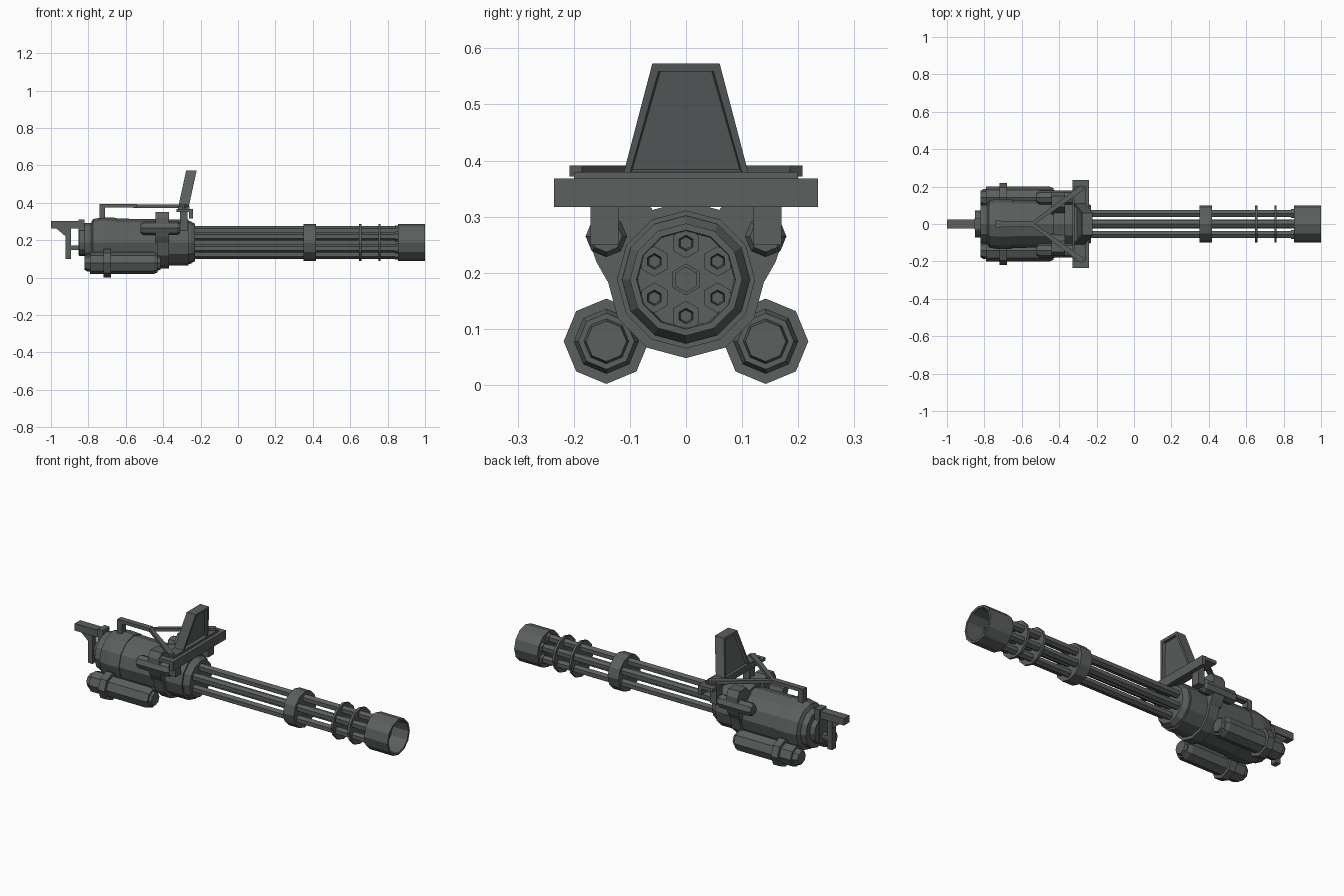
import bpy, bmesh, math
from mathutils import Vector

if "Cube" in bpy.data.objects:
    bpy.data.objects.remove(bpy.data.objects["Cube"])

metal = bpy.data.materials.new("gunmetal grey")
metal.diffuse_color = (0.105, 0.115, 0.113, 1)
metal.use_nodes = True
metal.node_tree.nodes["Principled BSDF"].inputs["Base Color"].default_value = metal.diffuse_color
AXIS = 0.188  # height of the barrel axis


def finish(name, bm):
    bmesh.ops.remove_doubles(bm, verts=bm.verts, dist=1e-5)
    bmesh.ops.recalc_face_normals(bm, faces=bm.faces)
    me = bpy.data.meshes.new(name)
    bm.to_mesh(me)
    bm.free()
    me.materials.append(metal)
    ob = bpy.data.objects.new(name, me)
    bpy.context.collection.objects.link(ob)
    return ob


def lathe(name, profile, sides, y=0.0, z=AXIS, closed=False):
    """Turn (x, radius) points about an axis parallel to x."""
    bm = bmesh.new()
    rings = []
    for x, r in profile:
        ring = []
        if r == 0:
            ring = [bm.verts.new((x, y, z))] * sides
        else:
            for i in range(sides):
                a = 2 * math.pi * i / sides
                ring.append(bm.verts.new((x, y + r * math.sin(a), z + r * math.cos(a))))
        rings.append(ring)
    pairs = list(zip(rings, rings[1:]))
    if closed:
        pairs.append((rings[-1], rings[0]))
    for a, b in pairs:
        for i in range(sides):
            j = (i + 1) % sides
            quad = list(dict.fromkeys((a[i], a[j], b[j], b[i])))
            if len(quad) > 2:
                bm.faces.new(quad)
    return finish(name, bm)


def prism(name, pts, depth):
    """Extrude a planar outline along a vector."""
    bm = bmesh.new()
    a = [bm.verts.new(p) for p in pts]
    b = [bm.verts.new(Vector(p) + Vector(depth)) for p in pts]
    bm.faces.new(a)
    bm.faces.new(b)
    for i in range(len(a)):
        j = (i + 1) % len(a)
        bm.faces.new((a[i], a[j], b[j], b[i]))
    return finish(name, bm)


def box(name, x0, x1, y0, y1, z0, z1):
    return prism(name, [(x0, y0, z0), (x1, y0, z0), (x1, y1, z0), (x0, y1, z0)], (0, 0, z1 - z0))


# main housing
lathe("housing", [(-.85, 0), (-.85, .072), (-.82, .072), (-.82, .105), (-.785, .105),
                  (-.775, .126), (-.72, .135), (-.65, .132), (-.65, .128), (-.43, .125),
                  (-.43, .14), (-.37, .14), (-.37, .123), (-.265, .123), (-.265, .114),
                  (-.255, .114), (-.23, .1), (-.23, 0)], 12)

# six barrels around a central rod
for i in range(6):
    a = math.pi * i / 3
    lathe("barrel", [(-.25, 0), (-.25, .022), (.84, .022), (.84, .027), (.9, .027),
                     (.9, .014), (.86, .010), (.86, 0)], 6,
          .065 * math.sin(a), AXIS + .065 * math.cos(a))
lathe("central_rod", [(-.25, 0), (-.25, .028), (.91, .028), (.91, .022),
                      (.895, .022), (.895, 0)], 6)

# barrel clamps and open muzzle shroud
for x0, x1 in ((.35, .418), (.647, .66), (.75, .763)):
    lathe("barrel_clamp", [(x0, 0), (x0, .1), (x1, .1), (x1, 0)], 12)
lathe("muzzle_shroud", [(.855, 0), (.855, .1), (1, .1), (1, .088), (.87, .086), (.87, 0)], 12)

for s in (-1, 1):
    # lower side tanks with strap
    lathe("side_tank", [(-.82, 0), (-.82, .036), (-.805, .046), (-.79, .046), (-.79, .058),
                        (-.45, .058), (-.43, .05), (-.43, .04), (-.415, .036),
                        (-.415, 0)], 8, s * .142, .078)
    lathe("tank_strap", [(-.72, .05), (-.72, .076), (-.68, .076), (-.68, .05)], 8,
          s * .142, .078, closed=True)
    # upper side cylinders
    lathe("upper_cylinder", [(-.52, 0), (-.52, .026), (-.505, .037), (-.325, .037),
                             (-.31, .028), (-.31, 0)], 8, s * .142, .265)
    # shoulder brackets and posts carrying the crossbar
    prism("shoulder_bracket", [(-.44, s * y, z) for y, z in
                               ((.05, .30), (.09, .352), (.15, .352), (.17, .32), (.17, .25),
                                (.16, .22), (.14, .185), (.09, .185))], (.07, 0, 0))
    box("crossbar_post", -.31, -.27, s * .12, s * .17, .25, .36)
    # diagonal braces
    prism("diagonal_brace", [(-.56, 0, .372), (-.53, 0, .372), (-.265, s * .185, .372),
                             (-.285, s * .208, .372)], (0, 0, .019))

# crossbar with front lip
box("crossbar_plate", -.33, -.24, -.235, .235, .35, .368)
box("crossbar_lip", -.262, -.24, -.235, .235, .317, .368)
box("crossbar_pad", -.32, -.26, -.2, .2, .367, .38)

# rear post and spine rail
box("rear_post", -.74, -.71, -.018, .018, .3, .39)
box("spine_rail", -.74, -.54, -.016, .016, .374, .393)

# tilted sight shield, recessed on both faces
shield = prism("sight_shield", [(-.322, -.114, .367), (-.322, .114, .367),
                                (-.277, .06, .573), (-.277, -.06, .573)], (.056, 0, 0))
bm = bmesh.new()
bm.from_mesh(shield.data)
bm.normal_update()
for f in [f for f in bm.faces if abs(f.normal.x) > .9]:
    bmesh.ops.inset_individual(bm, faces=[f], thickness=.018, depth=0)
    bmesh.ops.inset_individual(bm, faces=[f], thickness=.005, depth=-.015)
bm.to_mesh(shield.data)
bm.free()

# rear handle: top arm, gusset, grip and lower link
box("handle_arm", -1, -.83, -.024, .024, .262, .302)
prism("handle_gusset", [(-.97, -.016, .262), (-.915, -.016, .262), (-.915, -.016, .215)],
      (0, .032, 0))
box("handle_grip", -.922, -.893, -.018, .018, .1, .27)
box("handle_link", -.9, -.84, -.014, .014, .148, .172)
box("handle_mount", -.853, -.82, -.03, .03, .12, .312)
